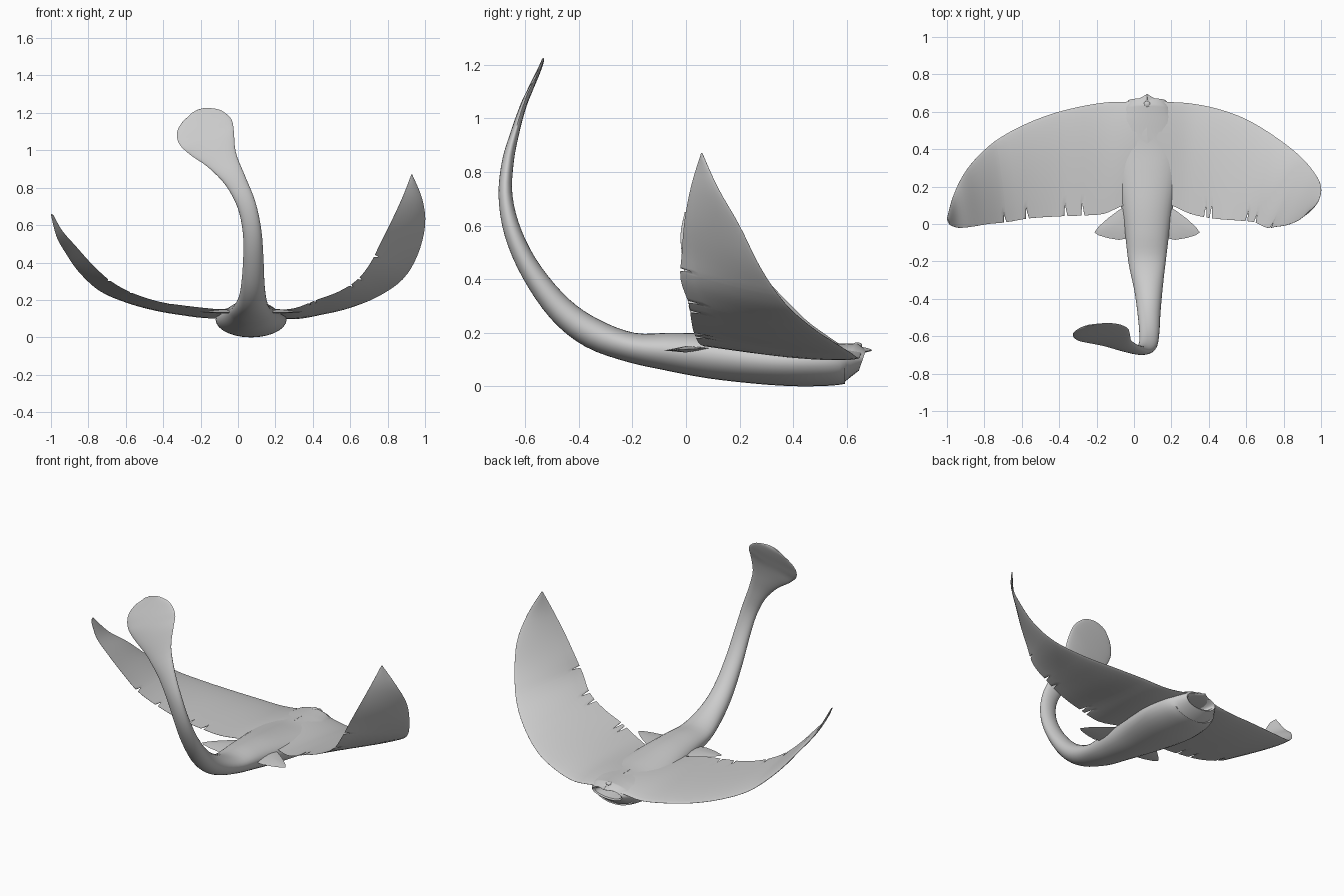
import bpy, bmesh, math
from mathutils import Vector as V

if "Cube" in bpy.data.objects:
    bpy.data.objects.remove(bpy.data.objects["Cube"])

skin = bpy.data.materials.new("grey_skin")
skin.diffuse_color = (0.6, 0.6, 0.6, 1)
skin.use_nodes = True
skin.node_tree.nodes["Principled BSDF"].inputs["Base Color"].default_value = skin.diffuse_color


def finish(name, bm, angle=50):
    bmesh.ops.remove_doubles(bm, verts=bm.verts, dist=0.0002)
    bmesh.ops.recalc_face_normals(bm, faces=bm.faces)
    me = bpy.data.meshes.new(name)
    bm.to_mesh(me)
    bm.free()
    ob = bpy.data.objects.new(name, me)
    bpy.context.collection.objects.link(ob)
    me.materials.append(skin)
    bpy.ops.object.select_all(action='DESELECT')
    ob.select_set(True)
    bpy.context.view_layer.objects.active = ob
    bpy.ops.object.shade_smooth_by_angle(angle=math.radians(angle))
    return ob


def spline(pts, s):
    """Smooth interpolation through a list of tuples."""
    n = len(pts)
    i = max(0, min(int(s), n - 2))
    t = s - i
    p0, p1, p2, p3 = (pts[max(0, min(n - 1, k))] for k in (i - 1, i, i + 1, i + 2))
    return [0.5 * (2 * b + (c - a) * t + (2 * a - 5 * b + 4 * c - d) * t * t
                   + (3 * b - a - 3 * c + d) * t ** 3)
            for a, b, c, d in zip(p0, p1, p2, p3)]


# Body, tail and paddle: one loft (x, y, z, half width, upper and lower thickness)
STATIONS = [
    (.07, .62, .095, .13, .065, .08), (.07, .55, .095, .17, .065, .092),
    (.07, .42, .095, .19, .065, .095), (.07, .28, .10, .175, .075, .092),
    (.07, .10, .12, .14, .075, .092), (.07, -.05, .135, .118, .065, .08),
    (.07, -.20, .15, .10, .05, .062), (.077, -.35, .20, .076, .055, .058),
    (.08, -.47, .288, .062, .05, .05), (.082, -.577, .428, .054, .04, .04),
    (.075, -.645, .57, .05, .033, .033), (.045, -.674, .71, .05, .026, .026),
    (-.015, -.665, .84, .058, .022, .022), (-.085, -.638, .95, .085, .016, .016),
    (-.14, -.61, 1.04, .135, .012, .012), (-.175, -.585, 1.10, .157, .01, .01),
    (-.205, -.56, 1.155, .135, .008, .008), (-.225, -.545, 1.19, .08, .006, .006),
    (-.235, -.54, 1.206, .02, .003, .003)]
# Mouth: recess, inner lip, outer lip
MOUTH = [(.07, .50, .10, .06, .02, .02), (.07, .652, .10, .088, .028, .034),
         (.07, .66, .10, .10, .036, .042)]
SUB, SIDES = 4, 28
rows = [(r, V((0, -1, 0))) for r in MOUTH]
last = len(STATIONS) - 1
for k in range(last * SUB + 1):
    s = k / SUB
    a = V(spline(STATIONS, max(0, s - .1))[:3])
    b = V(spline(STATIONS, min(last, s + .1))[:3])
    rows.append((spline(STATIONS, s), (b - a).normalized()))
bm = bmesh.new()
rings = []
for (x, y, z, hw, up, down), t in rows:
    side = (V((1, 0, 0)) - t * t.x).normalized()
    top = t.cross(side)
    ring = []
    for i in range(SIDES):
        a = 2 * math.pi * i / SIDES
        h = math.sin(a) * (up if math.sin(a) > 0 else down)
        p = V((x, y, z)) + side * hw * math.cos(a) + top * h
        if p.y > .6:  # upper lip overhangs the lower one
            p.y += .35 * (p.z - .1)
        ring.append(bm.verts.new(p))
    rings.append(ring)
for r0, r1 in zip(rings, rings[1:]):
    for i in range(SIDES):
        j = (i + 1) % SIDES
        bm.faces.new((r0[i], r0[j], r1[j], r1[i]))
bm.faces.new(rings[0])
bm.faces.new(rings[-1])
finish("body_and_tail", bm)


# Wings: surface ruled from leading to trailing edge, with slits in the rear edge
def wing(name, lead, trail, slits):
    cols = {k / 4 for k in range(41)}
    for s in slits:
        cols |= {s - .09, s, s + .03}
    cols = sorted(cols)
    us = [0, .01, .04, .1, .2, .32, .45, .58, .7, .8, .87, 1]

    def point(s, u):
        return V(spline(lead, s)).lerp(V(spline(trail, s)), u)

    bm = bmesh.new()
    skins = []
    for sign in (1, -1):
        grid = []
        for s in cols:
            col = []
            for u in us:
                uu = .88 if (s in slits and u == 1) else u
                ds = point(min(10, s + .05), uu) - point(max(0, s - .05), uu)
                du = point(s, 1) - point(s, 0)
                n = ds.cross(du).normalized()
                half = (.02 * (1 - s / 10) + .003) * math.sin(math.pi * u ** .65) + .0005
                col.append(bm.verts.new(point(s, uu) + n * half * sign))
            grid.append(col)
        skins.append(grid)
        for c0, c1 in zip(grid, grid[1:]):
            for j in range(len(us) - 1):
                bm.faces.new((c0[j], c1[j], c1[j + 1], c0[j + 1]))
    A, B = skins
    for i in range(len(cols) - 1):
        for j in (0, -1):
            bm.faces.new((A[i][j], A[i + 1][j], B[i + 1][j], B[i][j]))
    for i in (0, -1):
        for j in range(len(us) - 1):
            bm.faces.new((A[i][j], A[i][j + 1], B[i][j + 1], B[i][j]))
    finish(name, bm, 60)


wing("right_wing",
     [(.07, .695, .135), (.15, .657, .125), (.3, .645, .105), (.45, .615, .125),
      (.6, .56, .16), (.75, .47, .22), (.88, .37, .31), (.96, .28, .44),
      (1, .2, .6), (.985, .12, .74), (.93, .06, .872)],
     [(.07, .10, .14), (.17, .11, .145), (.3, .055, .155), (.42, .03, .2),
      (.54, .02, .245), (.64, .01, .31), (.71, -.02, .4), (.76, -.015, .5),
      (.82, -.005, .62), (.88, .02, .75), (.925, .055, .865)],
     [2.7, 2.95, 4.6, 5.1, 6.4])
wing("left_wing",
     [(.07, .695, .135), (-.01, .657, .125), (-.15, .65, .11), (-.3, .625, .125),
      (-.45, .585, .15), (-.6, .525, .19), (-.74, .445, .25), (-.85, .345, .35),
      (-.92, .25, .45), (-.97, .14, .54), (-1, .03, .66)],
     [(.07, .10, .14), (-.05, .10, .145), (-.16, .055, .155), (-.29, .045, .17),
      (-.42, .04, .19), (-.56, .03, .235), (-.68, .01, .3), (-.78, 0, .39),
      (-.87, -.015, .49), (-.94, -.02, .57), (-.985, -.005, .65)],
     [2.9, 3.6, 5.1, 6.1])

# Small rear fins, mirrored about the body line at x = 0.07
FIN = [(.05, .09), (.11, .095), (.15, .075), (.21, .03), (.26, -.015), (.282, -.045),
       (.26, -.06), (.21, -.075), (.15, -.085), (.10, -.075), (.05, -.06)]
for name, sx in (("right_rear_fin", 1), ("left_rear_fin", -1)):
    bm = bmesh.new()
    rims = [[bm.verts.new((.07 + sx * x, y, .138 + .05 * y)) for x, y in FIN]]
    mids = [bm.verts.new((.07 + sx * .15, 0, .138 + h)) for h in (.012, -.012)]
    for m in mids:
        for a, b in zip(rims[0], rims[0][1:] + rims[0][:1]):
            bm.faces.new((a, b, m))
    finish(name, bm, 40)

# Blowhole bump on top of the head
bm = bmesh.new()
bmesh.ops.create_uvsphere(bm, u_segments=16, v_segments=8, radius=.018)
for v in bm.verts:
    v.co = V((.07 + v.co.x, .64 + v.co.y, .153 + v.co.z * .6))
finish("blowhole", bm)
